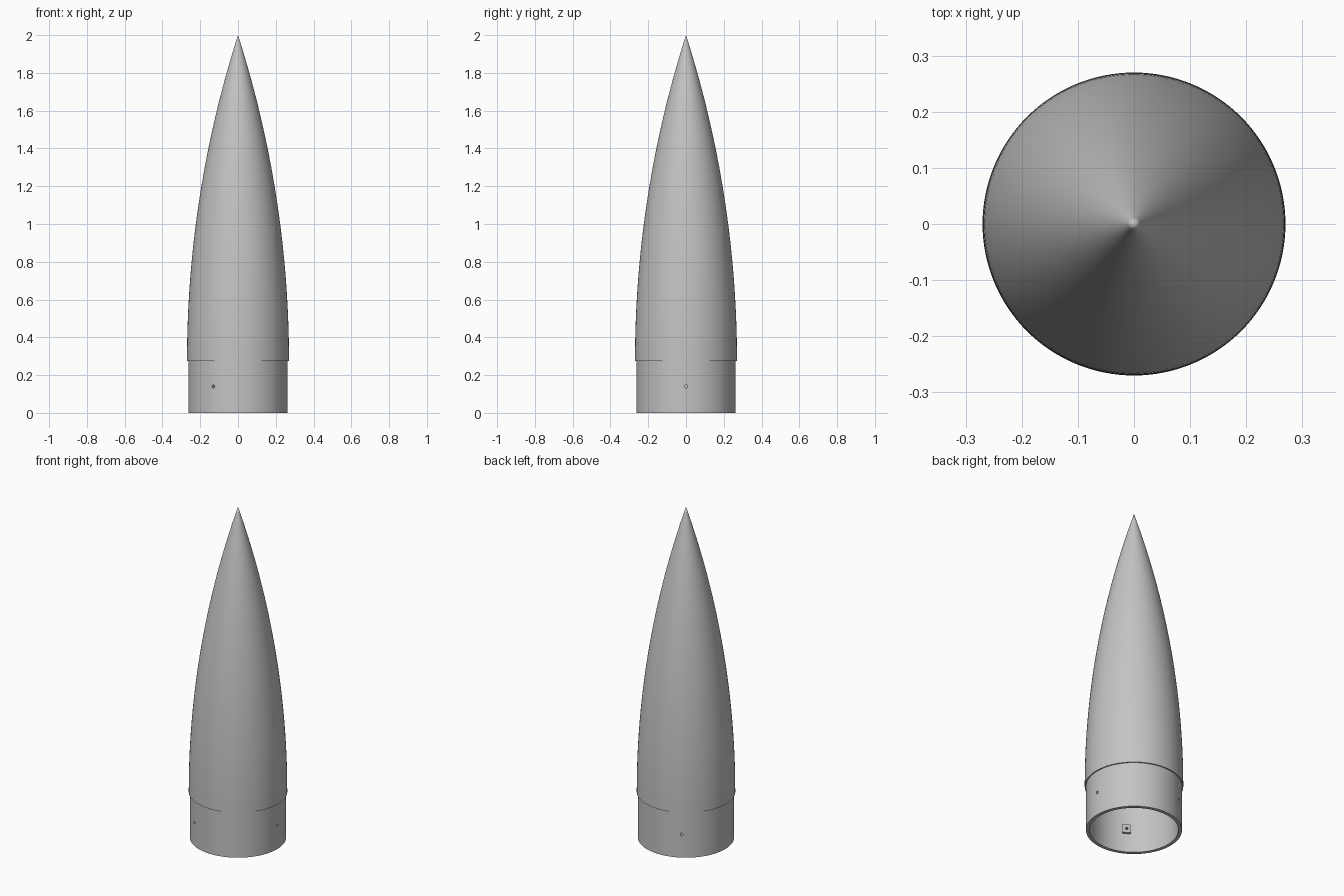
import bpy
import bmesh
import math
from mathutils import Matrix, Vector

cube = bpy.data.objects.get("Cube")
if cube:
    bpy.data.objects.remove(cube, do_unlink=True)

HEIGHT = 2.0
STEP_Z = 0.275          # where the shoulder meets the ogive
BASE_R = 0.27
SHOULDER_R = 0.263
WALL = 0.02
SCREW_Z = 0.14
SCREW_ANGLES = [math.radians(a) for a in (0, 120, 240)]

grey = bpy.data.materials.new("light_grey")
grey.use_nodes = True
colour = (0.55, 0.55, 0.55, 1)
grey.diffuse_color = colour
grey.node_tree.nodes["Principled BSDF"].inputs["Base Color"].default_value = colour


def make_object(name, bm):
    bmesh.ops.recalc_face_normals(bm, faces=bm.faces)
    mesh = bpy.data.meshes.new(name)
    bm.to_mesh(mesh)
    bm.free()
    mesh.materials.append(grey)
    obj = bpy.data.objects.new(name, mesh)
    bpy.context.collection.objects.link(obj)
    return obj


def activate(obj):
    bpy.ops.object.select_all(action='DESELECT')
    obj.select_set(True)
    bpy.context.view_layer.objects.active = obj


def ogive(radius, length, steps=48):
    """Tangent ogive as (radius, z) points from the base to the tip."""
    rho = (radius ** 2 + length ** 2) / (2 * radius)
    points = []
    for i in range(steps + 1):
        h = length * i / steps
        points.append((max(0, math.sqrt(rho ** 2 - h ** 2) + radius - rho), STEP_Z + h))
    return points


def lathe(name, profile, segments=128):
    bm = bmesh.new()
    verts = [bm.verts.new((r, 0, z)) for r, z in profile]
    edges = [bm.edges.new(pair) for pair in zip(verts, verts[1:])]
    bmesh.ops.spin(bm, geom=verts + edges, cent=(0, 0, 0), axis=(0, 0, 1),
                   angle=2 * math.pi, steps=segments, use_duplicate=False)
    bmesh.ops.remove_doubles(bm, verts=bm.verts, dist=0.00005)
    return make_object(name, bm)


def radial(angle, radius):
    return Matrix.Rotation(angle, 4, 'Z') @ Matrix.Translation(Vector((radius, 0, SCREW_Z)))


def drill(obj, cutter):
    activate(obj)
    mod = obj.modifiers.new("screw_hole", 'BOOLEAN')
    mod.operation = 'DIFFERENCE'
    mod.solver = 'EXACT'
    mod.object = cutter
    bpy.ops.object.modifier_apply(modifier=mod.name)


# Hollow shell: outer ogive, inner ogive, then the recessed shoulder
inner_r = SHOULDER_R - WALL
outer = ogive(BASE_R, HEIGHT - STEP_Z)
inner = ogive(inner_r, HEIGHT - STEP_Z - 0.12)
profile = outer[::-1] + [(SHOULDER_R, STEP_Z), (SHOULDER_R, 0), (inner_r, 0)] + inner
shell = lathe("nose_cone_shell", profile)

# Screw holes through the shoulder, each backed by a small block inside
parts = [shell]
for number, angle in enumerate(SCREW_ANGLES, 1):
    bm = bmesh.new()
    bmesh.ops.create_cone(bm, cap_ends=True, segments=24, radius1=0.008, radius2=0.008,
                          depth=0.12, matrix=radial(angle, 0.245) @ Matrix.Rotation(math.pi / 2, 4, 'Y'))
    cutter = make_object("screw_hole_cutter", bm)
    cutter.hide_render = True

    bm = bmesh.new()
    bmesh.ops.create_cube(bm, size=1, matrix=radial(angle, 0.239) @ Matrix.Diagonal((0.022, 0.045, 0.05, 1)))
    block = make_object(f"screw_block_{number}", bm)
    parts.append(block)

    drill(shell, cutter)
    drill(block, cutter)
    bpy.data.objects.remove(cutter, do_unlink=True)

for part in parts:
    activate(part)
    bpy.ops.object.shade_smooth_by_angle(angle=math.radians(30))
